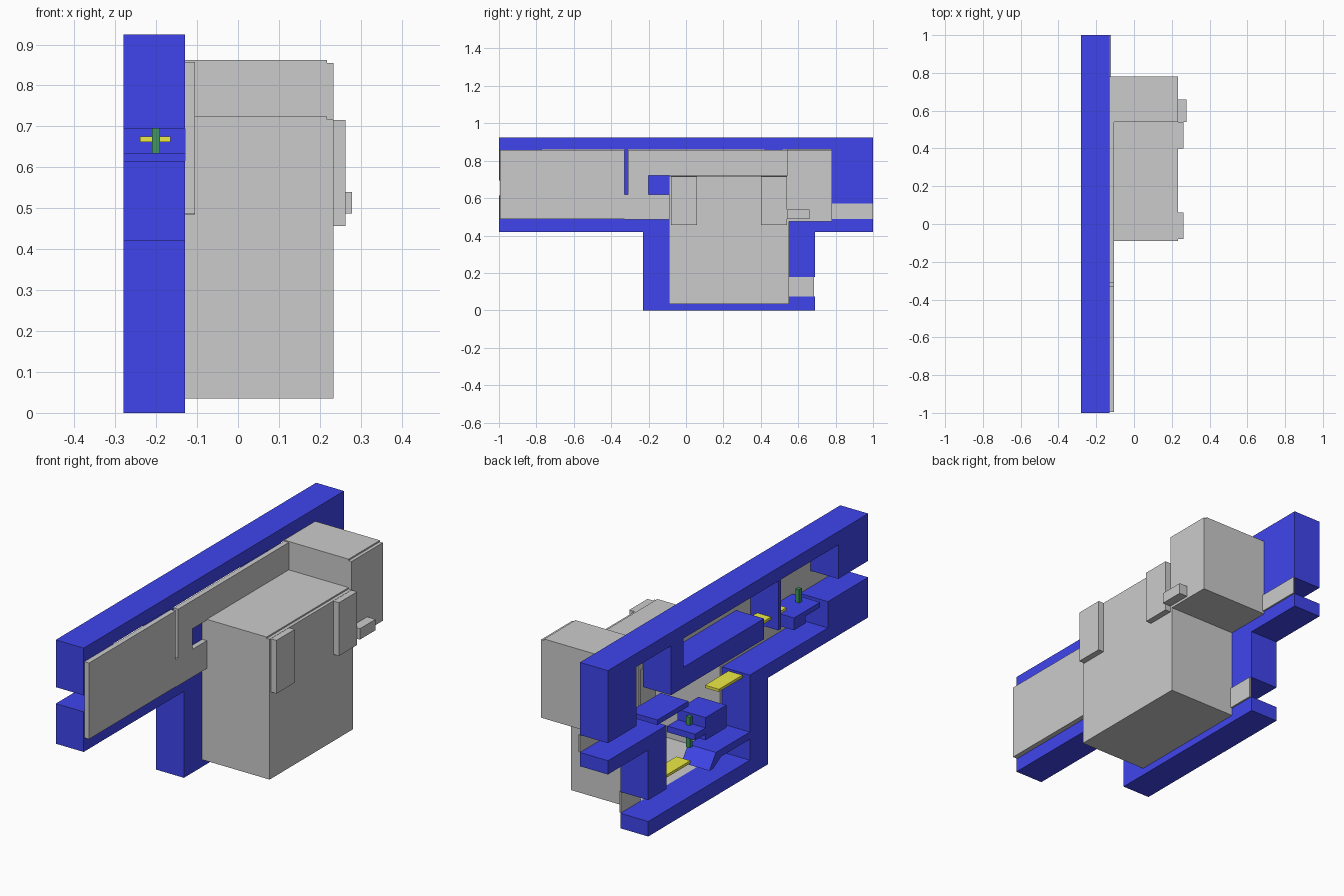
import bpy, bmesh

if "Cube" in bpy.data.objects:
    bpy.data.objects.remove(bpy.data.objects["Cube"])

XB, XF = -0.28, -0.13          # blue cut-away slice depth


def material(name, rgb):
    m = bpy.data.materials.new(name)
    m.diffuse_color = (*rgb, 1)
    m.use_nodes = True
    m.node_tree.nodes["Principled BSDF"].inputs["Base Color"].default_value = m.diffuse_color
    return m


BLUE = material("blue", (0.05, 0.06, 0.85))
YELLOW = material("yellow", (0.85, 0.83, 0.06))
GREEN = material("green", (0.05, 0.3, 0.12))


def prism(name, profile, x0=XB, x1=XF, mat=None):
    """Extrude a (y, z) outline along x."""
    bm = bmesh.new()
    face = bm.faces.new([bm.verts.new((x0, y, z)) for y, z in profile])
    new = bmesh.ops.extrude_face_region(bm, geom=[face])["geom"]
    bmesh.ops.translate(bm, vec=(x1 - x0, 0, 0),
                        verts=[v for v in new if isinstance(v, bmesh.types.BMVert)])
    bmesh.ops.recalc_face_normals(bm, faces=bm.faces)
    me = bpy.data.meshes.new(name)
    bm.to_mesh(me)
    bm.free()
    ob = bpy.data.objects.new(name, me)
    bpy.context.collection.objects.link(ob)
    if mat:
        me.materials.append(mat)
    return ob


def box(name, y, z, x=(XB, XF), mat=None):
    return prism(name, [(y[0], z[0]), (y[1], z[0]), (y[1], z[1]), (y[0], z[1])],
                 x[0], x[1], mat)


# Outer blue walls, leaving three exits
prism("upper_wall", [(-1, .925), (1, .925), (1, .572), (.78, .572), (.78, .86),
                     (-.77, .86), (-.77, .695), (-1, .695)], mat=BLUE)
prism("lower_wall", [(-1, .42), (-1, .615), (-.69, .615), (-.69, .487), (-.09, .487),
                     (-.09, .073), (.69, .073), (.69, 0), (-.23, 0), (-.23, .42)], mat=BLUE)
prism("side_wall", [(.55, .177), (.69, .177), (.69, .42), (1, .42), (1, .487),
                    (.55, .487)], mat=BLUE)

# Inner blue walls and ledges
box("hanging_wall", (-.33, -.31), (.62, .86), mat=BLUE)
prism("middle_slab", [(-.2, .62), (.515, .62), (.515, .86), (.42, .86), (.42, .72),
                      (-.2, .72)], mat=BLUE)
box("entry_ledge", (-.63, -.43), (.61, .635), mat=BLUE)
box("entry_ledge_base", (-.52, -.43), (.575, .61), mat=BLUE)
box("upper_room_ledge", (.38, .62), (.515, .54), mat=BLUE)
box("floating_block", (.09, .25), (.30, .41), mat=BLUE)
box("floating_arm", (.25, .33), (.33, .36), mat=BLUE)
prism("pit_ledge", [(-.09, .21), (.17, .21), (.22, .14), (.19, .14), (.13, .175),
                    (-.09, .175)], mat=BLUE)

# Yellow one-way platforms
for i, (y0, y1, z) in enumerate([(-.43, -.33, .662), (-.31, -.2, .662),
                                 (-.09, .09, .463), (.31, .55, .20)]):
    box(f"yellow_platform_{i}", (y0, y1), (z, z + .013), (-.24, -.165), YELLOW)

# Green posts
box("pit_post", (.25, .27), (.25, .40), (-.21, -.19), GREEN)
box("entry_post", (-.59, -.57), (.635, .70), (-.21, -.19), GREEN)

# Grey background panels behind the corridors
PX = (-.13, -.105)
box("entry_panel", (-.995, -.33), (.487, .857), PX)
box("passage_panel", (-.33, -.09), (.485, .62), PX)
box("shaft_panel", (-.31, -.2), (.62, .72), PX)
box("corridor_panel", (-.31, .54), (.72, .857), PX)
box("upper_exit_panel", (.78, 1), (.487, .572), (-.13, -.122))
box("lower_exit_panel", (.55, .685), (.073, .177), (-.13, -.122))


# Hollow grey rooms, open toward the slice
def room(name, y, z, floor, drop, t=.015):
    x = (-.13, .217)
    box(name + "_back", y, (z[0], z[1] - drop), (.217, .233))
    box(name + "_floor", y, (z[0], z[0] + floor), x)
    box(name + "_ceiling", y, (z[1] - t, z[1]), x)
    for side, y0 in (("near", y[0]), ("far", y[1] - t)):
        box(f"{name}_{side}_wall", (y0, y0 + t), (z[0] + floor, z[1] - t), x)


room("main_room", (-.09, .55), (.035, .724), .038, .007)
room("upper_room", (.54, .78), (.475, .862), .012, .007)

# Shallow bays on the back of the rooms
for i, y0 in enumerate((-.08, .40)):
    box(f"window_bay_{i}", (y0, y0 + .14), (.457, .716), (.233, .263))
box("shelf_bay", (.54, .66), (.487, .54), (.233, .278))
